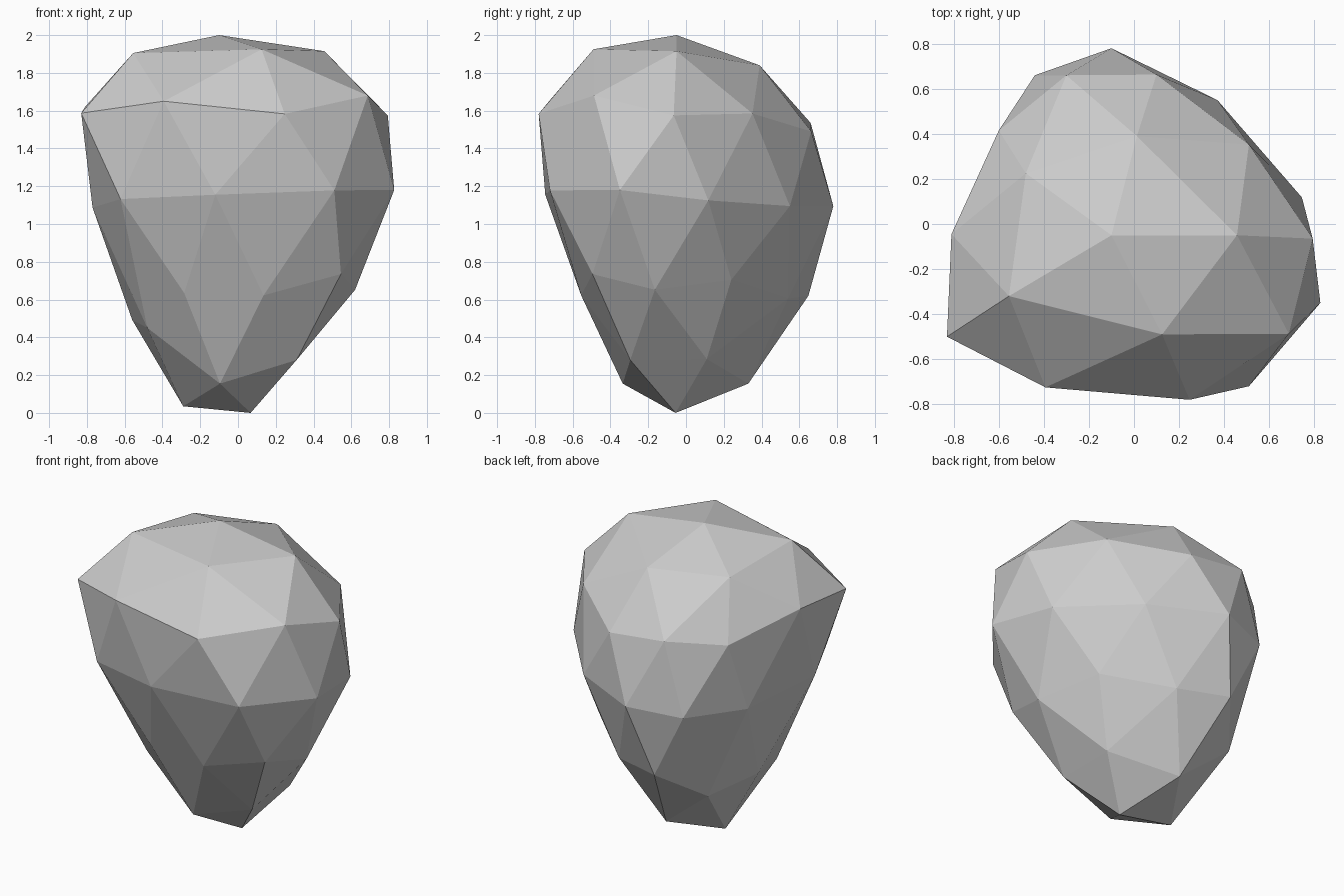
import bpy, bmesh, math

# Rings of the stone, top to bottom, each counter-clockwise from +x
RINGS = [
    # crown point and ring around it
    [(-.10, -.05, 2.0)],
    [(.457, -.05, 1.915), (.013, .39, 1.84), (-.48, .225, 1.845), (-.555, -.32, 1.905), (.125, -.49, 1.925)],
    # shoulder
    [(.51, .352, 1.585), (-.30, .66, 1.535), (-.81, -.045, 1.62), (-.393, -.725, 1.65), (.687, -.487, 1.68)],
    [(.793, -.065, 1.575), (.10, .663, 1.49), (-.60, .415, 1.495), (-.83, -.50, 1.587), (.247, -.78, 1.583)],
    # waist
    [(.745, .118, 1.125), (.37, .55, 1.095), (-.10, .78, 1.095), (-.44, .66, 1.06), (-.65, .28, 1.035),
     (-.77, -.255, 1.087), (-.622, -.595, 1.132), (-.12, -.745, 1.155), (.51, -.72, 1.178), (.827, -.35, 1.18)],
    # taper
    [(.478, .24, .705), (-.22, .648, .62), (-.56, .04, .492), (-.285, -.51, .635), (.545, -.495, .735)],
    [(.62, -.165, .652), (.115, .54, .605), (-.43, .383, .435), (-.48, -.27, .45), (.135, -.555, .622)],
    # foot
    [(.305, .11, .285), (-.085, .33, .155), (-.29, 0, .035), (-.095, -.335, .155), (.31, -.295, .28)],
    [(.067, -.055, 0)],
]


def ring_order(v):
    angle = (math.atan2(v.co.y, v.co.x) + 0.05) % math.tau
    return (-round(v.co.z, 2), angle)


# Icosphere whose vertices are moved onto the irregular rings
bm = bmesh.new()
bmesh.ops.create_icosphere(bm, subdivisions=2, radius=1)
targets = [p for ring in RINGS for p in ring]
for v, p in zip(sorted(bm.verts, key=ring_order), targets):
    v.co = p
bmesh.ops.recalc_face_normals(bm, faces=bm.faces)

mesh = bpy.data.meshes.new("faceted_stone")
bm.to_mesh(mesh)
bm.free()
stone = bpy.data.objects.new("faceted_stone", mesh)
bpy.context.collection.objects.link(stone)
